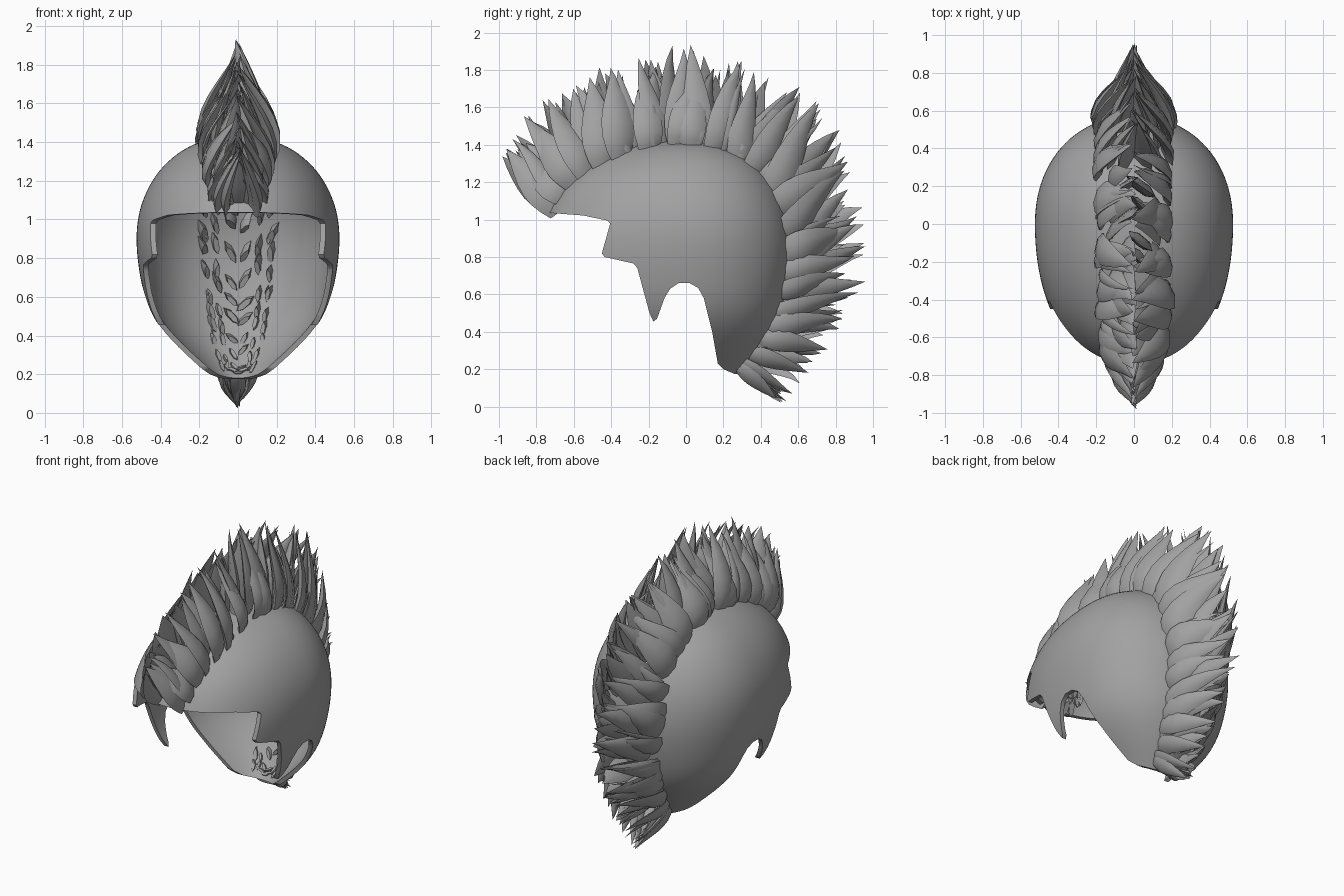
import bpy, bmesh, math, random
from mathutils import Vector

random.seed(11)
if "Cube" in bpy.data.objects:
    bpy.data.objects.remove(bpy.data.objects["Cube"])

grey = bpy.data.materials.new("hair grey")
grey.use_nodes = True
COLOUR = (0.36, 0.36, 0.36, 1)
grey.diffuse_color = COLOUR
grey.node_tree.nodes["Principled BSDF"].inputs["Base Color"].default_value = COLOUR


def make_object(name, bm):
    bmesh.ops.recalc_face_normals(bm, faces=bm.faces)
    mesh = bpy.data.meshes.new(name)
    bm.to_mesh(mesh)
    bm.free()
    mesh.materials.append(grey)
    obj = bpy.data.objects.new(name, mesh)
    bpy.context.collection.objects.link(obj)
    return obj


def select(obj):
    bpy.ops.object.select_all(action='DESELECT')
    obj.select_set(True)
    bpy.context.view_layer.objects.active = obj


def bridge(bm, a, b):
    n = len(a)
    for i in range(n):
        bm.faces.new((a[i], a[(i + 1) % n], b[(i + 1) % n], b[i]))


def fan(bm, ring, tip):
    for i in range(len(ring)):
        bm.faces.new((ring[i], ring[(i + 1) % len(ring)], tip))


# Scalp shell: stacked oval sections (height, half width, front y, back y)
SECTIONS = [
    (0.08, 0.09, -0.30, 0.18), (0.20, 0.18, -0.45, 0.31), (0.30, 0.29, -0.60, 0.40),
    (0.45, 0.43, -0.80, 0.50), (0.60, 0.49, -0.82, 0.55), (0.80, 0.525, -0.82, 0.58),
    (0.95, 0.53, -0.78, 0.57), (1.08, 0.505, -0.73, 0.54), (1.20, 0.45, -0.65, 0.48),
    (1.30, 0.37, -0.52, 0.40), (1.38, 0.26, -0.36, 0.27), (1.42, 0.14, -0.20, 0.14)]
SEGMENTS = 40


def rounded(value):
    return math.copysign(abs(value) ** 0.94, value)


bm = bmesh.new()
previous = None
for z, width, front, back in SECTIONS:
    ring = []
    for i in range(SEGMENTS):
        a = math.tau * i / SEGMENTS
        depth = back if math.sin(a) > 0 else -front
        ring.append(bm.verts.new((width * rounded(math.cos(a)), depth * rounded(math.sin(a)), z)))
    if previous:
        bridge(bm, previous, ring)
    previous = ring
fan(bm, previous, bm.verts.new((0, -0.02, 1.435)))
scalp = make_object("scalp_shell", bm)

# Side outline: brim, cheek tab, sideburn, ear arch and nape
OUTLINE = [
    (-1.2, 1.04), (-0.72, 1.035), (-0.55, 1.022), (-0.42, 0.995), (-0.405, 0.98),
    (-0.45, 0.82), (-0.435, 0.80), (-0.28, 0.765), (-0.26, 0.74), (-0.195, 0.50),
    (-0.175, 0.455), (-0.155, 0.47), (-0.115, 0.58), (-0.085, 0.63), (-0.04, 0.66),
    (0.02, 0.66), (0.065, 0.635), (0.095, 0.58), (0.14, 0.40), (0.17, 0.23),
    (0.20, 0.20), (0.26, 0.175), (1.2, 0.17), (1.2, 2), (-1.2, 2)]
bm = bmesh.new()
sides = [[bm.verts.new((x, y, z)) for y, z in OUTLINE] for x in (-1, 1)]
bridge(bm, *sides)
for side in sides:
    bm.faces.new(side)
cutter = make_object("outline_cutter", bm)
cutter.hide_render = True

select(scalp)
smooth = scalp.modifiers.new("smooth", 'SUBSURF')
smooth.levels = 2
thick = scalp.modifiers.new("thickness", 'SOLIDIFY')
thick.thickness = 0.026
thick.offset = -1
cut = scalp.modifiers.new("trim", 'BOOLEAN')
cut.operation = 'INTERSECT'
cut.solver = 'EXACT'
cut.object = cutter
for name in [m.name for m in scalp.modifiers]:
    bpy.ops.object.modifier_apply(modifier=name)
bpy.data.objects.remove(cutter)
select(scalp)
bpy.ops.object.shade_smooth_by_angle(angle=math.radians(40))

# Crest guides: matching root and tip lines in side view, and half width
ROOTS = [(-0.70, 1.06), (-0.59, 1.21), (-0.35, 1.34), (-0.05, 1.41), (0.25, 1.34),
         (0.45, 1.14), (0.53, 0.85), (0.49, 0.58), (0.41, 0.38), (0.27, 0.21)]
TIPS = [(-0.99, 1.33), (-0.82, 1.61), (-0.48, 1.81), (-0.05, 1.94), (0.44, 1.86),
        (0.79, 1.57), (0.95, 1.12), (0.97, 0.70), (0.79, 0.34), (0.52, 0.01)]
WIDTHS = [0.10, 0.17, 0.20, 0.20, 0.20, 0.20, 0.20, 0.18, 0.15, 0.09]


def guide(points, u):
    s = min(max(u, 0), 1) * (len(points) - 1)
    i = min(int(s), len(points) - 2)
    a, b = Vector(points[i]), Vector(points[i + 1])
    return a.lerp(b, s - i)


def crest_point(points, u, x):
    p = guide(points, u)
    return Vector((x, p.x, p.y))


SHAPE = [0.62, 0.86, 1.0, 0.98, 0.82, 0.58, 0.30]
SECTION = ((1, 0), (0.45, 0.8), (-0.45, 0.8), (-1, 0), (-0.45, -0.8), (0.45, -0.8))


def add_lock(bm, u, side, spread, length, half, lean, roll):
    """One flame-shaped lock, rooted in the scalp and curling to the midline."""
    w = guide([(v, 0) for v in WIDTHS], u).x * spread
    root = crest_point(ROOTS, u, side * w * 0.82)
    target = crest_point(TIPS, u + lean, 0)
    tip = root + (target - root) * length
    tip.x = side * random.uniform(-0.02, 0.012)
    grow = Vector((0, tip.y - root.y, tip.z - root.z))
    along = crest_point(ROOTS, u + 0.02, 0) - crest_point(ROOTS, u - 0.02, 0)
    along.normalize()
    root -= grow * (0.06 - 0.05 * max(0, 1 - spread))
    bend = along * random.uniform(-0.04, 0.04)
    p = [root, root + grow * 0.33 + Vector((side * w * 0.36, 0, 0)) + bend,
         root + grow * 0.70 - bend, tip]
    p[2].x = side * w * 0.48
    rings = []
    for k, size in enumerate(SHAPE):
        t = k / len(SHAPE)
        s = 1 - t
        centre = p[0] * s**3 + p[1] * 3 * s * s * t + p[2] * 3 * s * t * t + p[3] * t**3
        path = ((p[1] - p[0]) * s * s + (p[2] - p[1]) * 2 * s * t + (p[3] - p[2]) * t * t).normalized()
        across = (along - path * along.dot(path)).normalized()
        face = path.cross(across)
        a = across * math.cos(roll) + face * math.sin(roll)
        f = path.cross(a)
        rings.append([bm.verts.new(centre + (a * i + f * j * 0.36) * half * size)
                      for i, j in SECTION])
    for a, b in zip(rings, rings[1:]):
        bridge(bm, a, b)
    bm.faces.new(rings[0])
    fan(bm, rings[-1], bm.verts.new(tip))


# Lock layers: name, count per side, spread, half width, length range, roll range
LAYERS = [
    ("outer_locks", 23, 1.0, 0.085, (0.72, 1.0), (0.1, 0.5)),
    ("middle_locks", 22, 0.66, 0.075, (0.82, 1.03), (0.0, 0.5)),
    ("core_locks", 20, 0.22, 0.085, (0.80, 1.0), (0.3, 1.0)),
    ("fine_locks", 18, 1.02, 0.032, (0.60, 0.90), (0.1, 0.7))]
for name, count, spread, half, lengths, rolls in LAYERS:
    bm = bmesh.new()
    for side in (-1, 1):
        for k in range(count):
            u = (k + 0.5 * random.random()) / (count - 0.5)
            taper = 1 - 0.4 * max(0, u - 0.65) / 0.35
            add_lock(bm, u, side, spread * random.uniform(0.93, 1.04),
                     random.uniform(*lengths), half * taper * random.uniform(0.8, 1.15),
                     random.uniform(-0.03, 0.035), side * random.uniform(*rolls))
    select(make_object(name, bm))
    bpy.ops.object.shade_smooth_by_angle(angle=math.radians(42))

# Front fan over the middle of the brim, and the pointed nape tuft
bm = bmesh.new()
for k in range(7):
    x = (k - 3) / 3
    side = 1 if x >= 0 else -1
    add_lock(bm, 0.01 + 0.03 * abs(x), side, abs(x), 1 - 0.12 * (k % 2), 0.055, 0, 1.57 - x)
    add_lock(bm, 1 - 0.02 * abs(x), side, abs(x), 1 - 0.15 * (k % 2), 0.04, 0, 1.57 - x)
select(make_object("end_locks", bm))
bpy.ops.object.shade_smooth_by_angle(angle=math.radians(42))
